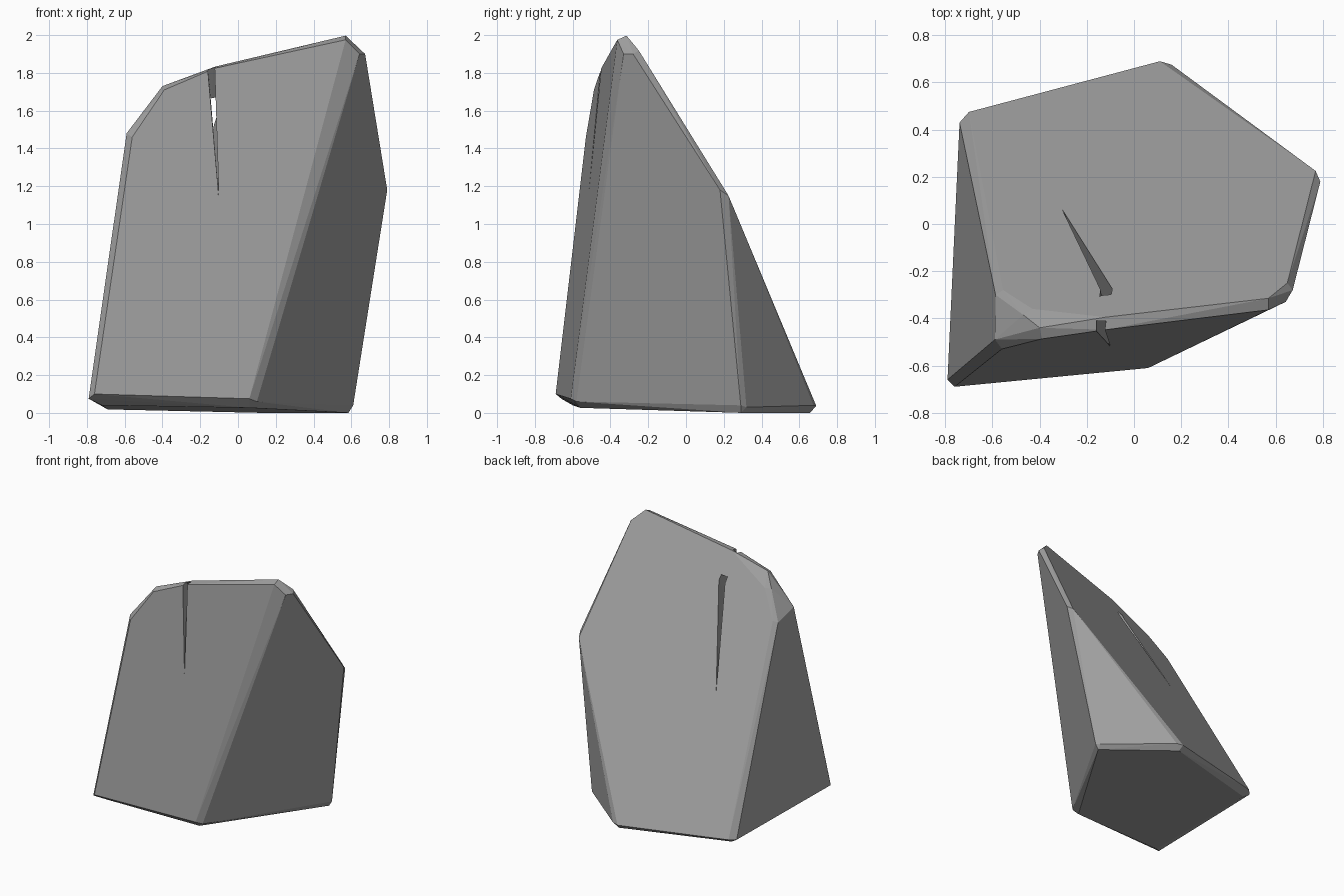
import bpy
import bmesh
from mathutils import Vector

default = bpy.data.objects.get("Cube")
if default:
    bpy.data.objects.remove(default, do_unlink=True)

stone = bpy.data.materials.new("stone_grey")
stone.use_nodes = True
grey = (0.35, 0.35, 0.35, 1)
stone.diffuse_color = grey
stone.node_tree.nodes["Principled BSDF"].inputs["Base Color"].default_value = grey


# Each helper places a point on one of the big cleaved planes of the rock
def back(x, y):
    return Vector((x, y, 1.195 + 0.44 * x - 1.75 * y))


def front(x, z):
    return Vector((x, -0.69 + 0.1 * (x + 0.76) + 0.103 * (z - 0.1), z))


def left_side(y, z):
    return Vector((-0.79 + 0.05 * (y + 0.66) + 0.137 * (z - 0.08), y, z))


def right_side(y, z):
    return Vector((0.1 + 0.591 * (y + 0.58) + 0.215 * (z - 0.06), y, z))


def base(x, y):
    return Vector((x, y, 0.016 - 0.0164 * x - 0.021 * y))


def make_object(name, bm):
    bmesh.ops.recalc_face_normals(bm, faces=bm.faces[:])
    mesh = bpy.data.meshes.new(name)
    bm.to_mesh(mesh)
    bm.free()
    mesh.materials.append(stone)
    obj = bpy.data.objects.new(name, mesh)
    bpy.context.collection.objects.link(obj)
    return obj


# Rock body: hull of the face outlines, which leaves chamfers between them
outlines = {
    back: [(.57, -.315), (.65, -.25), (.765, .205), (.11, .69), (-.7, .475),
           (-.555, -.28), (-.43, -.36), (-.15, -.3), (-.12, -.395)],
    front: [(-.76, .1), (.06, .075), (.57, 1.975), (-.12, 1.825),
            (-.39, 1.71), (-.56, 1.46)],
    left_side: [(-.66, .075), (.43, .05), (-.3, 1.43), (-.49, 1.48)],
    right_side: [(-.58, .06), (.29, .04), (.18, 1.18), (-.28, 1.9), (-.33, 1.9)],
    base: [(-.72, -.6), (.06, -.56), (.585, .29), (.12, .655), (-.69, .42)],
}
points = [plane(*pair) for plane, pairs in outlines.items() for pair in pairs]
# Back right face, then the chipped top corner
points += [Vector(p) for p in ((.59, .32, .03), (.16, .675, .04), (.77, .225, 1.15),
                               (-.4, -.44, 1.73), (-.47, -.385, 1.63))]

bm = bmesh.new()
for p in points:
    bm.verts.new(p)
hull = bmesh.ops.convex_hull(bm, input=bm.verts[:])
loose = [v for v in bm.verts if not v.link_faces]
bmesh.ops.delete(bm, geom=loose, context='VERTS')
bmesh.ops.dissolve_limit(bm, angle_limit=0.035, verts=bm.verts[:], edges=bm.edges[:])
rock = make_object("rock", bm)

# Crack: a kinked wedge that narrows to a line inside the rock
tail = back(-.3, .05)
tip = front(-.105, 1.17)
kinks = [back(-.142, -.28), back(-.095, -.275)]
rims = [Vector((-.165, -.445, 1.86)), Vector((-.128, -.445, 1.87))]
corners = [tail, tip] + kinks + rims
centre = sum(corners, Vector()) / len(corners)
bm = bmesh.new()
a, f, k1, k2, r1, r2 = [bm.verts.new(centre + (c - centre) * 1.05) for c in corners]
for face in ((a, k1, f), (k1, r1, f), (a, f, k2), (k2, f, r2),
             (a, k2, k1), (k1, k2, r2), (k1, r2, r1), (r1, r2, f)):
    bm.faces.new(face)
cutter = make_object("crack_cutter", bm)
cutter.hide_render = True

cut = rock.modifiers.new("crack", 'BOOLEAN')
cut.operation = 'DIFFERENCE'
cut.solver = 'EXACT'
cut.object = cutter
bpy.context.view_layer.objects.active = rock
rock.select_set(True)
bpy.ops.object.modifier_apply(modifier=cut.name)
bpy.data.objects.remove(cutter, do_unlink=True)
bpy.ops.object.shade_flat()
